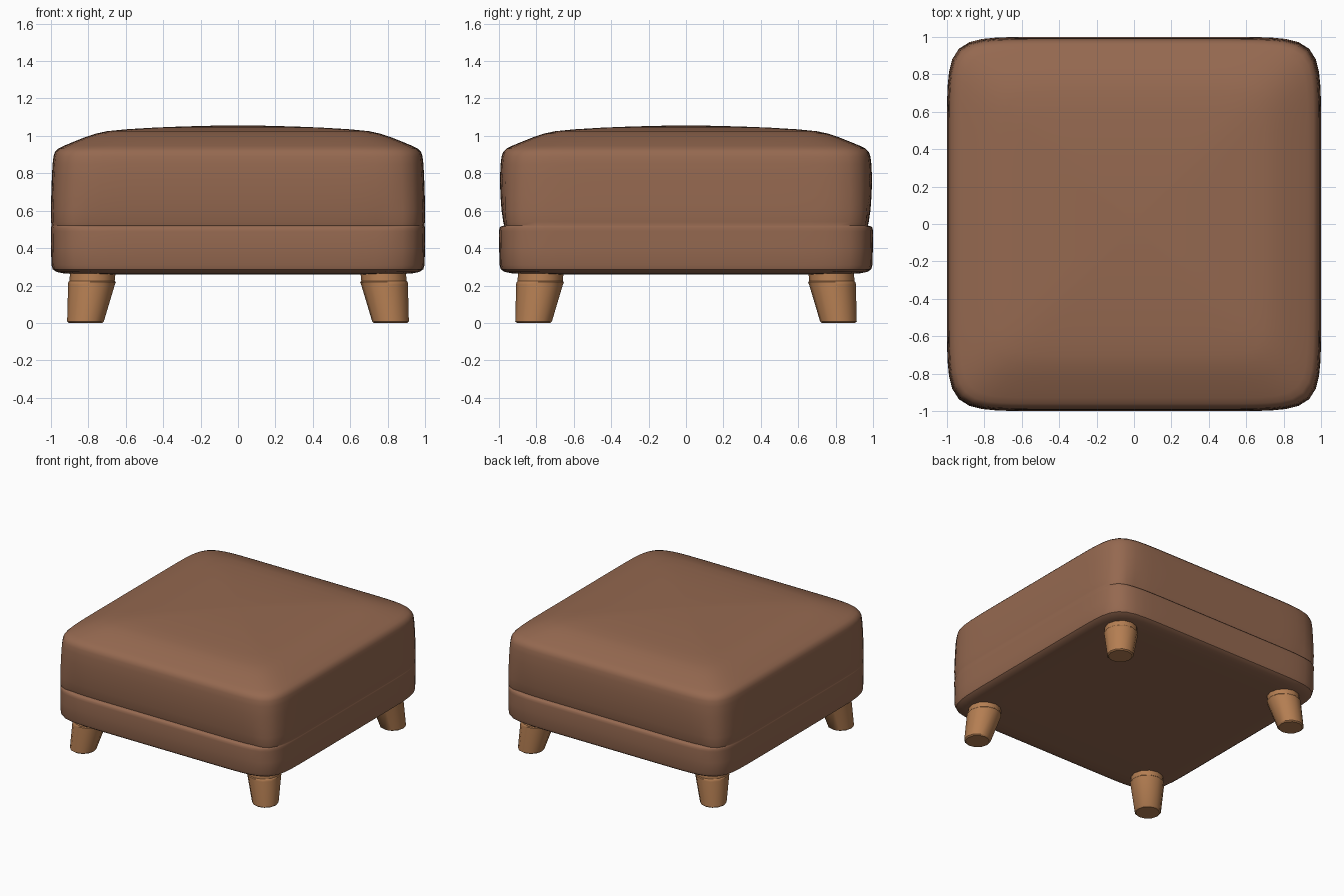
import bpy, bmesh, math

if "Cube" in bpy.data.objects:
    bpy.data.objects.remove(bpy.data.objects["Cube"])


def material(name, color):
    m = bpy.data.materials.new(name)
    m.diffuse_color = (*color, 1)
    m.use_nodes = True
    m.node_tree.nodes["Principled BSDF"].inputs["Base Color"].default_value = m.diffuse_color
    return m


def loft(name, rings, mat, angle):
    """Skin a stack of equal-length point rings, capping both ends."""
    bm = bmesh.new()
    loops = [[bm.verts.new(p) for p in ring] for ring in rings]
    n = len(loops[0])
    for a, b in zip(loops, loops[1:]):
        for i in range(n):
            j = (i + 1) % n
            bm.faces.new((a[i], a[j], b[j], b[i]))
    bm.faces.new(loops[0][::-1])
    bm.faces.new(loops[-1])
    bmesh.ops.recalc_face_normals(bm, faces=bm.faces)
    me = bpy.data.meshes.new(name)
    bm.to_mesh(me)
    bm.free()
    me.materials.append(mat)
    ob = bpy.data.objects.new(name, me)
    bpy.context.collection.objects.link(ob)
    bpy.ops.object.select_all(action='DESELECT')
    bpy.context.view_layer.objects.active = ob
    ob.select_set(True)
    bpy.ops.object.shade_smooth_by_angle(angle=math.radians(angle))
    return ob


leather = material("leather", (0.30, 0.14, 0.08))
wood = material("wood", (0.46, 0.21, 0.085))


def cushion_ring(s, z, groove, n=128, power=10.5):
    """Soft-cornered square; the groove only dents the front and back."""
    pts = []
    for i in range(n):
        a = 2 * math.pi * i / n
        c, d = math.cos(a), math.sin(a)
        r = s * (abs(c) ** power + abs(d) ** power) ** (-1 / power)
        x, y = r * c, r * d
        if groove and abs(y) > abs(x):
            t = min(1, max(0, (0.92 - abs(x)) / 0.1))
            y -= math.copysign(groove * t * t * (3 - 2 * t), y)
        pts.append((x, y, z))
    return pts


# Upholstered body: half-width, height, groove depth
profile = [
    (0.60, 0.26, 0), (0.85, 0.26, 0), (0.93, 0.265, 0), (0.97, 0.273, 0),
    (0.99, 0.287, 0), (0.997, 0.31, 0), (0.999, 0.40, 0), (1.0, 0.49, 0),
    (1.0, 0.508, 0.003), (0.998, 0.516, 0.008), (0.996, 0.521, 0.024),
    (0.999, 0.54, 0.022), (1.0, 0.60, 0.014), (0.998, 0.68, 0.006),
    (0.995, 0.77, 0), (0.991, 0.85, 0), (0.986, 0.89, 0), (0.978, 0.914, 0),
    (0.96, 0.932, 0), (0.93, 0.947, 0), (0.88, 0.968, 0), (0.82, 0.992, 0),
    (0.76, 1.012, 0), (0.70, 1.025, 0), (0.60, 1.035, 0), (0.45, 1.044, 0),
    (0.30, 1.050, 0), (0.15, 1.054, 0), (0.03, 1.056, 0),
]
loft("upholstered_body", [cushion_ring(*p) for p in profile], leather, 35)

# Tapered feet: centre offset, radius, height
foot_profile = [
    (0.815, 0.088, 0.0), (0.815, 0.098, 0.008), (0.783, 0.125, 0.205),
    (0.780, 0.127, 0.218), (0.780, 0.121, 0.224), (0.773, 0.122, 0.30),
]
for sy, end in ((-1, "front"), (1, "back")):
    for sx, side in ((-1, "left"), (1, "right")):
        rings = [[(sx * o + r * math.cos(2 * math.pi * i / 12),
                   sy * o + r * math.sin(2 * math.pi * i / 12), z)
                  for i in range(12)] for o, r, z in foot_profile]
        loft(f"{end}_{side}_foot", rings, wood, 35)
